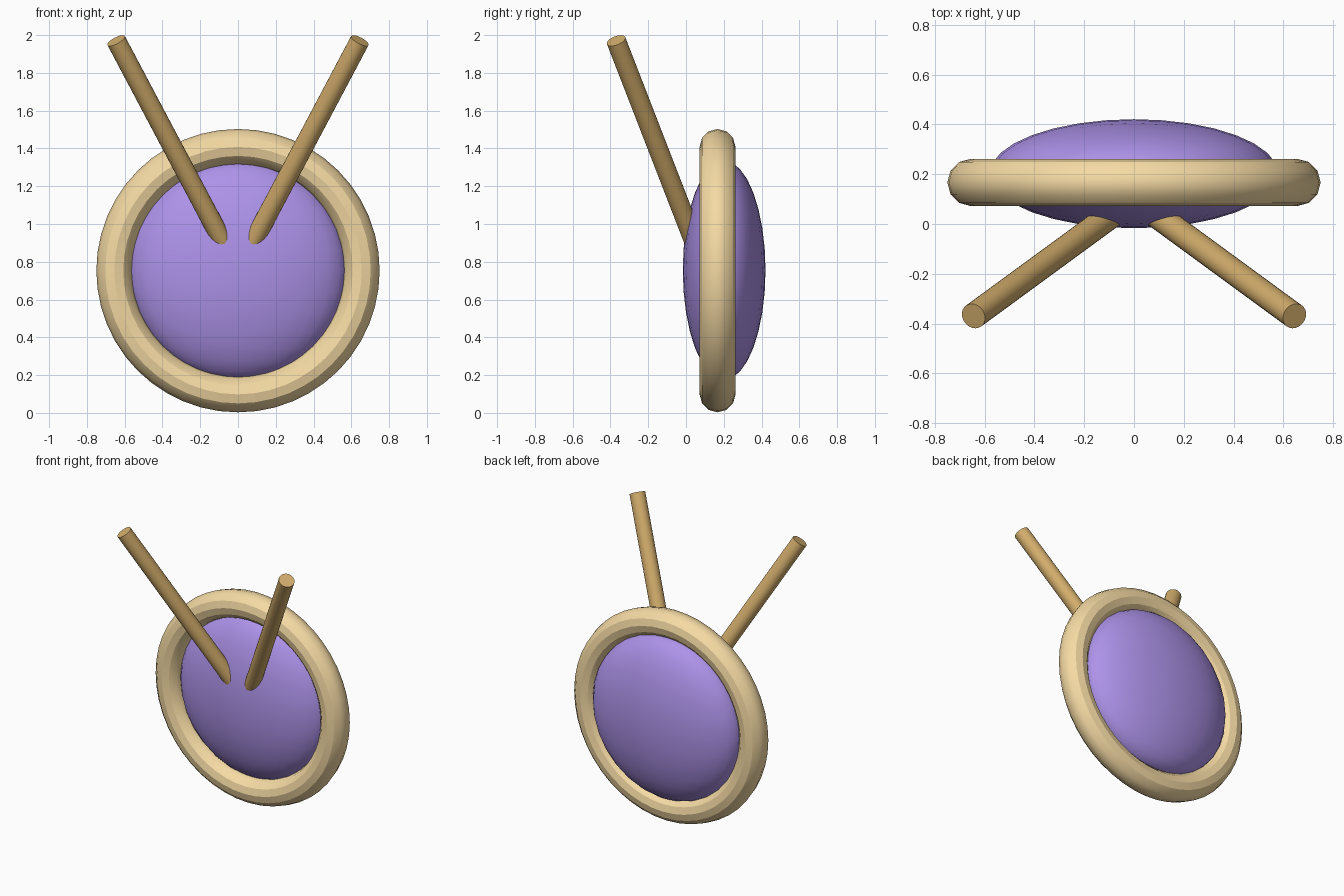
import bpy
from math import pi
from mathutils import Vector

if "Cube" in bpy.data.objects:
    bpy.data.objects.remove(bpy.data.objects["Cube"])


def material(name, color):
    m = bpy.data.materials.new(name)
    m.diffuse_color = (*color, 1)
    m.use_nodes = True
    m.node_tree.nodes["Principled BSDF"].inputs["Base Color"].default_value = m.diffuse_color
    return m


def finish(name, mat):
    ob = bpy.context.object
    ob.name = name
    ob.data.materials.append(mat)
    bpy.ops.object.shade_smooth_by_angle()
    return ob


cream = material("cream", (0.91, 0.70, 0.37))
wood = material("wood", (0.65, 0.42, 0.15))
purple = material("purple", (0.42, 0.29, 0.82))

# Upright ring
bpy.ops.mesh.primitive_torus_add(
    major_radius=0.655, minor_radius=0.095, major_segments=48,
    minor_segments=12, location=(0, 0.167, 0.753), rotation=(pi / 2, 0, 0))
finish("ring", cream)

# Domed disc filling the ring
bpy.ops.mesh.primitive_uv_sphere_add(
    segments=32, ring_count=16, radius=1, location=(0, 0.202, 0.755))
bpy.context.object.scale = (0.58, 0.219, 0.58)
bpy.ops.object.transform_apply(location=False, rotation=False)
finish("domed_disc", purple)

# Two slanted sticks with their lower ends sunk into the disc
for side, label in ((-1, "left"), (1, "right")):
    top = Vector((side * 0.645, -0.37, 1.971))
    bottom = top + Vector((-side * 0.53, 0.388, -1)) * 1.12
    axis = top - bottom
    bpy.ops.mesh.primitive_cylinder_add(
        vertices=24, radius=0.052, depth=axis.length,
        location=(top + bottom) / 2,
        rotation=axis.to_track_quat('Z', 'Y').to_euler())
    finish(label + "_stick", wood)
